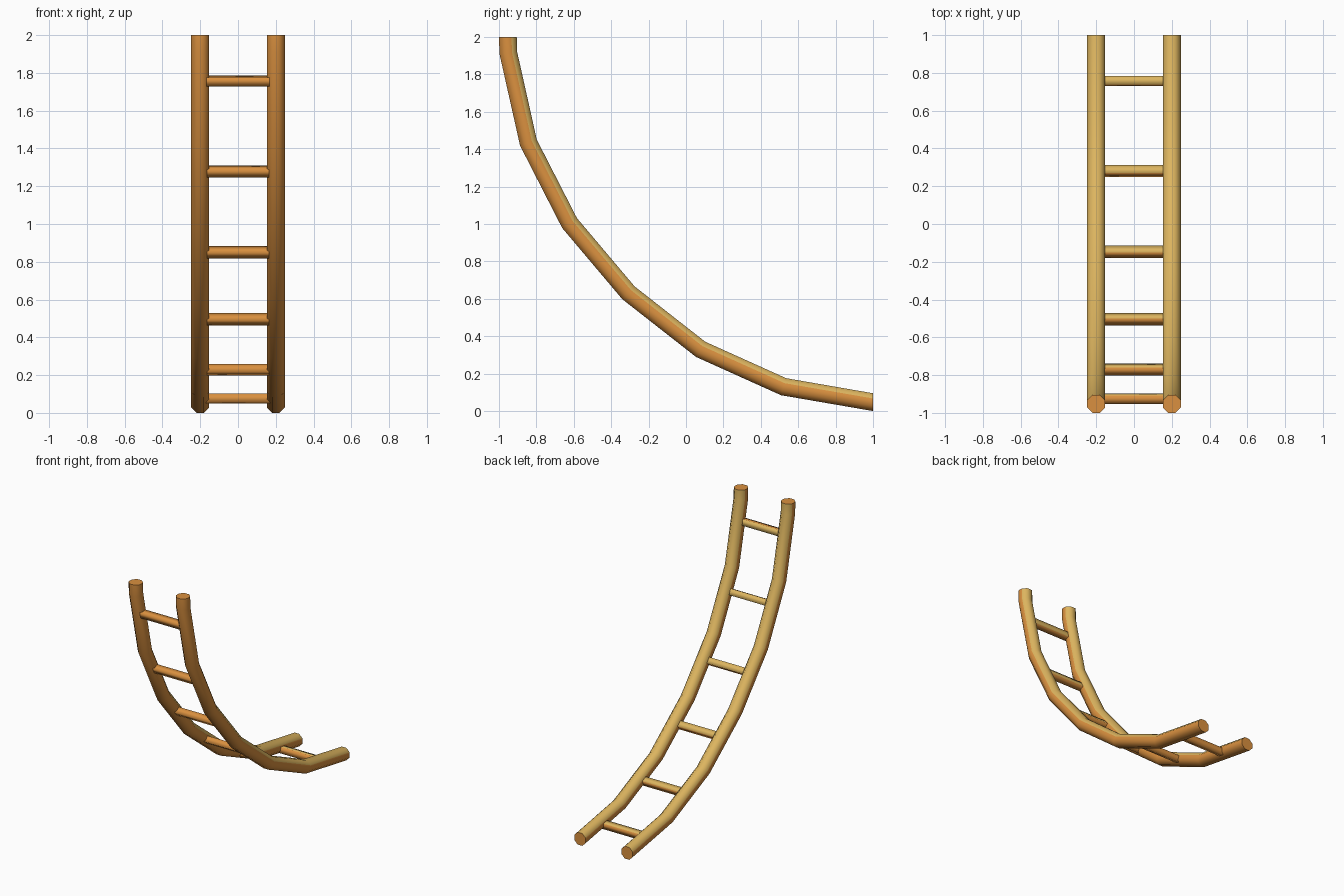
import bpy, bmesh, math
from mathutils import Vector

if "Cube" in bpy.data.objects:
    bpy.data.objects.remove(bpy.data.objects["Cube"])


def material(name, rgb):
    m = bpy.data.materials.new(name)
    m.diffuse_color = (*rgb, 1)
    m.use_nodes = True
    m.node_tree.nodes["Principled BSDF"].inputs["Base Color"].default_value = m.diffuse_color
    return m


ORANGE = material("orange wood", (0.70, 0.28, 0.05))
YELLOW = material("yellow wood", (0.72, 0.46, 0.115))


def link(name, bm):
    bmesh.ops.recalc_face_normals(bm, faces=bm.faces)
    mesh = bpy.data.meshes.new(name)
    bm.to_mesh(mesh)
    bm.free()
    mesh.materials.append(ORANGE)
    mesh.materials.append(YELLOW)
    ob = bpy.data.objects.new(name, mesh)
    bpy.context.collection.objects.link(ob)
    return ob


def tube(name, rings, inner):
    """Skin a list of rings; sides listed in 'inner' get the yellow colour."""
    bm = bmesh.new()
    loops = [[bm.verts.new(p) for p in ring] for ring in rings]
    n = len(loops[0])
    for a, b in zip(loops, loops[1:]):
        for i in range(n):
            j = (i + 1) % n
            f = bm.faces.new((a[i], a[j], b[j], b[i]))
            f.smooth = True
            f.material_index = 1 if i in inner else 0
    for cap in (loops[0], loops[-1]):
        f = bm.faces.new(cap)
        for e in f.edges:
            e.smooth = False
    return link(name, bm)


# Side path of a rail as (y, z), from the top down to the foot
PATH = [Vector(p) for p in ((-0.9525, 2), (-0.95, 1.915), (-0.8425, 1.435),
        (-0.6225, 1.005), (-0.3075, 0.632), (0.078, 0.33), (0.522, 0.13),
        (1, 0.0475))]
HALF = 0.0475


def inward(t):
    return Vector((-t.y, t.x))


# Rails: octagonal section swept along the path, yellow on the inner three sides
R8 = HALF / math.cos(math.pi / 8)
for side, label in ((-1, "left"), (1, "right")):
    rings = []
    for k, p in enumerate(PATH):
        if k == 0:
            t = Vector((0, -1))
        elif k == len(PATH) - 1:
            t = Vector((1, 0))
        else:
            t = ((p - PATH[k - 1]).normalized() + (PATH[k + 1] - p).normalized()).normalized()
        nrm = inward(t)
        ring = []
        for i in range(8):
            a = math.radians(22.5 + 45 * i)
            q = p + nrm * (R8 * math.sin(a))
            ring.append((side * 0.2 + R8 * math.cos(a), q.x, q.y))
        rings.append(ring)
    tube(label + "_rail", rings, (0, 1, 2))

# Rungs: square bars between the rails, yellow on the inner side
S = 0.0235
RUNGS = ((-0.925, 1.757), (-0.77, 1.278), (-0.503, 0.85),
         (-0.148, 0.496), (0.281, 0.229), (0.757, 0.076))
for k, (y, z) in enumerate(RUNGS):
    t = (PATH[k + 2] - PATH[k + 1]).normalized()
    nrm = inward(t)
    section = [Vector((y, z)) + t * (S * a) + nrm * (S * b)
               for a, b in ((-1, 1), (1, 1), (1, -1), (-1, -1))]
    rings = [[(x, q.x, q.y) for q in section] for x in (-0.185, 0.185)]
    tube("rung_%d" % (k + 1), rings, (0,))
